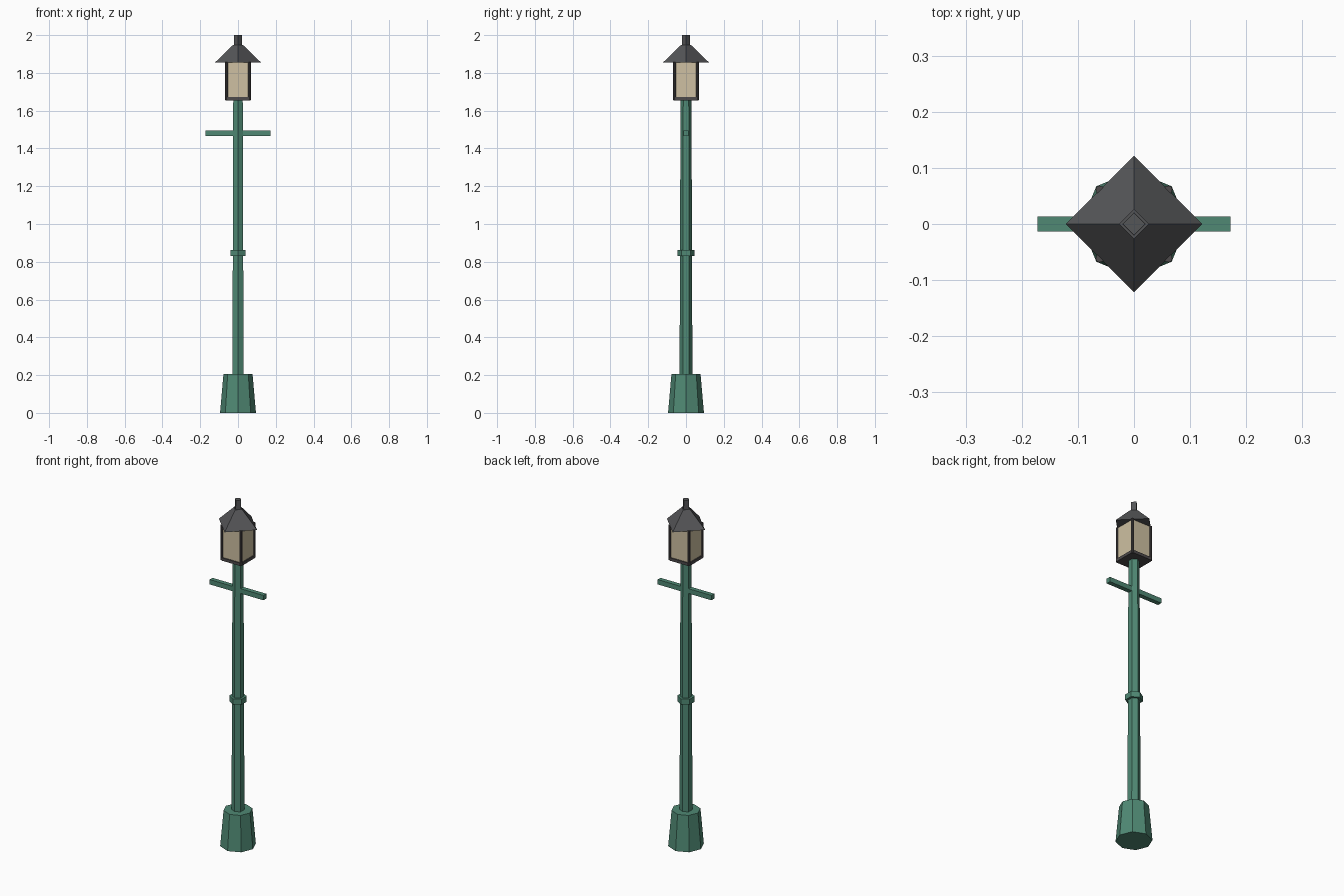
import bpy
import bmesh
from math import cos, sin, pi

cube = bpy.data.objects.get("Cube")
if cube:
    bpy.data.objects.remove(cube, do_unlink=True)


def material(name, rgb):
    mat = bpy.data.materials.new(name)
    mat.use_nodes = True
    mat.diffuse_color = (*rgb, 1)
    mat.node_tree.nodes["Principled BSDF"].inputs["Base Color"].default_value = (*rgb, 1)
    return mat


green = material("painted green", (0.08, 0.25, 0.175))
roof_grey = material("roof grey", (0.09, 0.092, 0.097))
frame_grey = material("frame grey", (0.075, 0.068, 0.07))
cream = material("cream glass", (0.62, 0.53, 0.36))


def ring(radius, sides):
    """Polygon with a corner on the +y axis."""
    return [(radius * sin(2 * pi * i / sides), radius * cos(2 * pi * i / sides))
            for i in range(sides)]


def rectangle(x, y):
    return [(-x, -y), (x, -y), (x, y), (-x, y)]


def loft(name, lower, upper, z0, z1, mat, at=(0, 0)):
    """Closed solid between two outlines with the same corner count."""
    bm = bmesh.new()
    low = [bm.verts.new((x, y, z0)) for x, y in lower]
    top = [bm.verts.new((x, y, z1)) for x, y in upper]
    bm.faces.new(low)
    bm.faces.new(top)
    n = len(low)
    for i in range(n):
        j = (i + 1) % n
        bm.faces.new((low[i], low[j], top[j], top[i]))
    bmesh.ops.recalc_face_normals(bm, faces=bm.faces)
    mesh = bpy.data.meshes.new(name)
    bm.to_mesh(mesh)
    bm.free()
    mesh.materials.append(mat)
    obj = bpy.data.objects.new(name, mesh)
    obj.location = (*at, 0)
    bpy.context.collection.objects.link(obj)
    return obj


# Octagonal foot, six-sided pole, collar and ladder bar
loft("foot", ring(0.095, 8), ring(0.077, 8), 0, 0.205, green)
loft("pole", ring(0.034, 6), ring(0.029, 6), 0.2, 1.655, green)
loft("collar", ring(0.046, 6), ring(0.046, 6), 0.83, 0.862, green)
bar = rectangle(0.172, 0.013)
loft("ladder_bar", bar, bar, 1.466, 1.494, green)

# Lantern floor with clipped corners
h, c = 0.067, 0.056
floor = [(-c, -h), (c, -h), (h, -c), (h, c), (c, h), (-c, h), (-h, c), (-h, -c)]
loft("lantern_floor", floor, floor, 1.655, 1.672, frame_grey)

# Glass and corner posts
pane = rectangle(0.061, 0.061)
loft("glass", pane, pane, 1.67, 1.856, cream)
for side, sx in (("left", 1), ("right", -1)):
    for end, sy in (("front", -1), ("back", 1)):
        post = ring(0.0075, 8)
        loft(f"post_{end}_{side}", post, post, 1.657, 1.857, frame_grey,
             (sx * 0.061, sy * 0.061))

# Diamond roof and finial
loft("roof", ring(0.122, 4), ring(0.026, 4), 1.855, 1.948, roof_grey)
loft("finial", ring(0.021, 4), ring(0.02, 4), 1.945, 2.0, roof_grey)
